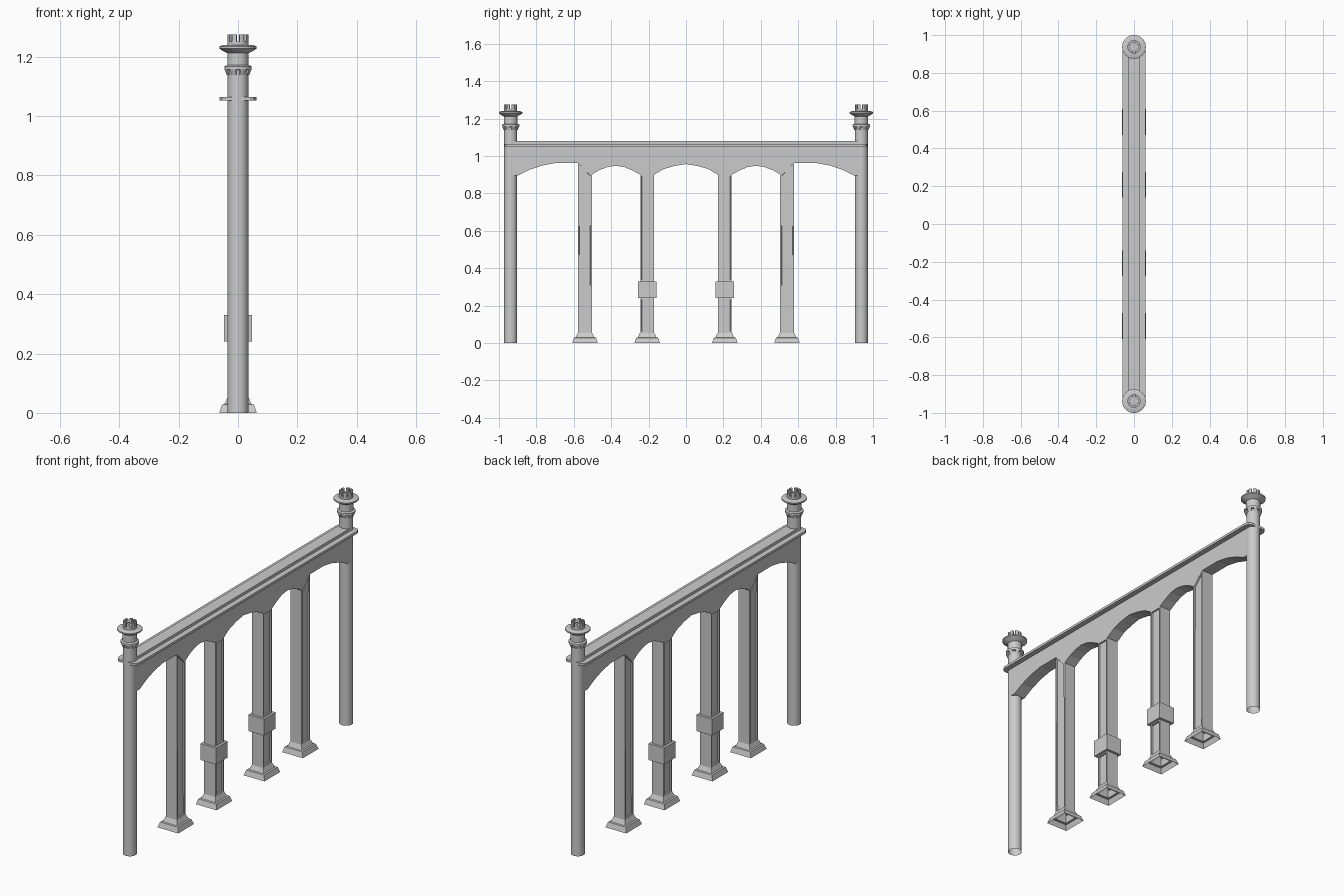
import bpy, bmesh, math

if "Cube" in bpy.data.objects:
    bpy.data.objects.remove(bpy.data.objects["Cube"])

SIDES = 24
POST_Y, POST_R = 0.9375, 0.035
HALF_X = 0.034


def finish(bm, name, smooth=False):
    bmesh.ops.recalc_face_normals(bm, faces=bm.faces)
    me = bpy.data.meshes.new(name)
    bm.to_mesh(me)
    bm.free()
    ob = bpy.data.objects.new(name, me)
    bpy.context.collection.objects.link(ob)
    if smooth:
        bpy.ops.object.select_all(action='DESELECT')
        ob.select_set(True)
        bpy.context.view_layer.objects.active = ob
        bpy.ops.object.shade_smooth_by_angle(angle=math.radians(35))
    return ob


def extrude(bm, pts, vec):
    """Extrude a closed outline along vec."""
    face = bm.faces.new([bm.verts.new(p) for p in pts])
    res = bmesh.ops.extrude_face_region(bm, geom=[face], use_keep_orig=True)
    vs = [g for g in res['geom'] if isinstance(g, bmesh.types.BMVert)]
    bmesh.ops.translate(bm, verts=vs, vec=vec)


def loft(bm, rings, cap=False):
    loops = [[bm.verts.new(p) for p in ring] for ring in rings]
    n = len(loops[0])
    for a, b in zip(loops, loops[1:]):
        for i in range(n):
            j = (i + 1) % n
            bm.faces.new((a[i], a[j], b[j], b[i]))
    if cap:
        bm.faces.new(loops[-1])


def lathe(bm, profile, y):
    loft(bm, [[(r * math.cos(t), y + r * math.sin(t), z)
               for t in (2 * math.pi * i / SIDES for i in range(SIDES))]
              for r, z in profile], cap=True)


def rect(cy, hx, hy, z):
    return [(-hx, cy - hy, z), (hx, cy - hy, z), (hx, cy + hy, z), (-hx, cy + hy, z)]


def teeth(bm, y, n, r_in, low_r, high_r, z0, z1):
    """Ring of wedge-shaped merlons."""
    for k in range(n):
        mid = 2 * math.pi * (k + 0.5) / n
        w = math.pi / n * 0.6
        rings = []
        for z, r_out in ((z0, low_r), (z1, high_r)):
            rings.append([(r * math.cos(t), y + r * math.sin(t), z) for r, t in
                          ((r_in, mid - w), (r_out, mid - w), (r_out, mid),
                           (r_out, mid + w), (r_in, mid + w))])
        loft(bm, rings, cap=True)


# End posts with turned, crowned finials
for s, side in ((-1, "front"), (1, "back")):
    y = s * POST_Y
    bm = bmesh.new()
    lathe(bm, [(POST_R, 0), (POST_R, 1.155), (0.046, 1.157), (0.046, 1.168),
               (0.036, 1.172), (0.036, 1.212), (0.048, 1.218), (0.063, 1.228),
               (0.063, 1.235), (0.05, 1.24), (POST_R, 1.24), (POST_R, 1.252)], y)
    finish(bm, side + "_post", True)
    bm = bmesh.new()
    teeth(bm, y, 8, 0.022, POST_R, POST_R, 1.25, 1.275)
    teeth(bm, y, 8, 0.033, 0.038, 0.046, 1.138, 1.158)
    finish(bm, side + "_finial_teeth")

# Arched beam: half of the underside, mirrored
half = [(0.06, 0.947), (0.12, 0.93), (0.17, 0.90), (0.245, 0.90), (0.285, 0.922),
        (0.33, 0.941), (0.375, 0.948), (0.42, 0.941), (0.465, 0.924), (0.505, 0.90),
        (0.575, 0.962), (0.70, 0.962), (0.77, 0.949), (0.84, 0.925), (0.90, 0.895),
        (POST_Y, 0.895), (POST_Y, 1.055)]
outline = [(0, 0.957)] + half + [(-y, z) for y, z in reversed(half)]
bm = bmesh.new()
extrude(bm, [(-HALF_X, y, z) for y, z in outline], (2 * HALF_X, 0, 0))
finish(bm, "arched_beam")

# Top rail plate with clipped corners, and the raised strip on it
bm = bmesh.new()
quarter = [(0.062, 0.945), (0.054, 0.963), (0.04, 0.971)]
end = quarter + [(-x, y) for x, y in reversed(quarter)]
extrude(bm, [(x, y, 1.052) for x, y in end + [(-x, -y) for x, y in end]], (0, 0, 0.013))
finish(bm, "rail_plate")
bm = bmesh.new()
loft(bm, [rect(0, 0.032, POST_Y, z) for z in (1.064, 1.08)], cap=True)
finish(bm, "rail_strip")


def panel_column(cy, segments, name):
    """Square column; each segment (z0, z at -y, z at +y, panelled) may have sunk panels."""
    bm = bmesh.new()
    hy = 0.0365
    for z0, za, zb, panelled in segments:
        top = rect(cy, HALF_X, hy, 0)
        top = [(x, y, za if y < cy else zb) for x, y, _ in top]
        first = len(bm.faces)
        loft(bm, [rect(cy, HALF_X, hy, z0), top])
        if panelled:
            bm.faces.ensure_lookup_table()
            bm.normal_update()
            sides = [f for f in bm.faces[first:] if abs(f.normal.x) > 0.9]
            bmesh.ops.inset_individual(bm, faces=sides, thickness=0.010, depth=0)
            bmesh.ops.inset_individual(bm, faces=sides, thickness=0.001, depth=-0.008)
    bmesh.ops.remove_doubles(bm, verts=bm.verts, dist=0.0001)
    finish(bm, name)


# Columns, their flared open bases and the square collars on the inner pair
for s, side in ((-1, "front"), (1, "back")):
    za, zb = (0.962, 0.90) if s < 0 else (0.90, 0.962)
    panel_column(s * 0.54, [(0.02, 0.055, 0.055, False), (0.055, za, zb, True)],
                 side + "_outer_column")
    panel_column(s * 0.2075, [(0.02, 0.055, 0.055, False), (0.055, 0.24, 0.24, True),
                              (0.24, 0.33, 0.33, False), (0.33, 0.90, 0.90, True)],
                 side + "_inner_column")
    for cy, pos in ((s * 0.54, "outer"), (s * 0.2075, "inner")):
        bm = bmesh.new()
        loft(bm, [rect(cy, hx, hx + 0.005, z) for hx, z in
                  ((0.063, 0), (0.054, 0.028), (0.045, 0.03), (0.034, 0.055))])
        finish(bm, side + "_" + pos + "_base")
    bm = bmesh.new()
    bmesh.ops.create_cube(bm, size=1)
    bmesh.ops.scale(bm, verts=bm.verts, vec=(0.094, 0.1, 0.09))
    bmesh.ops.translate(bm, verts=bm.verts, vec=(0, s * 0.2075, 0.285))
    finish(bm, side + "_collar")
